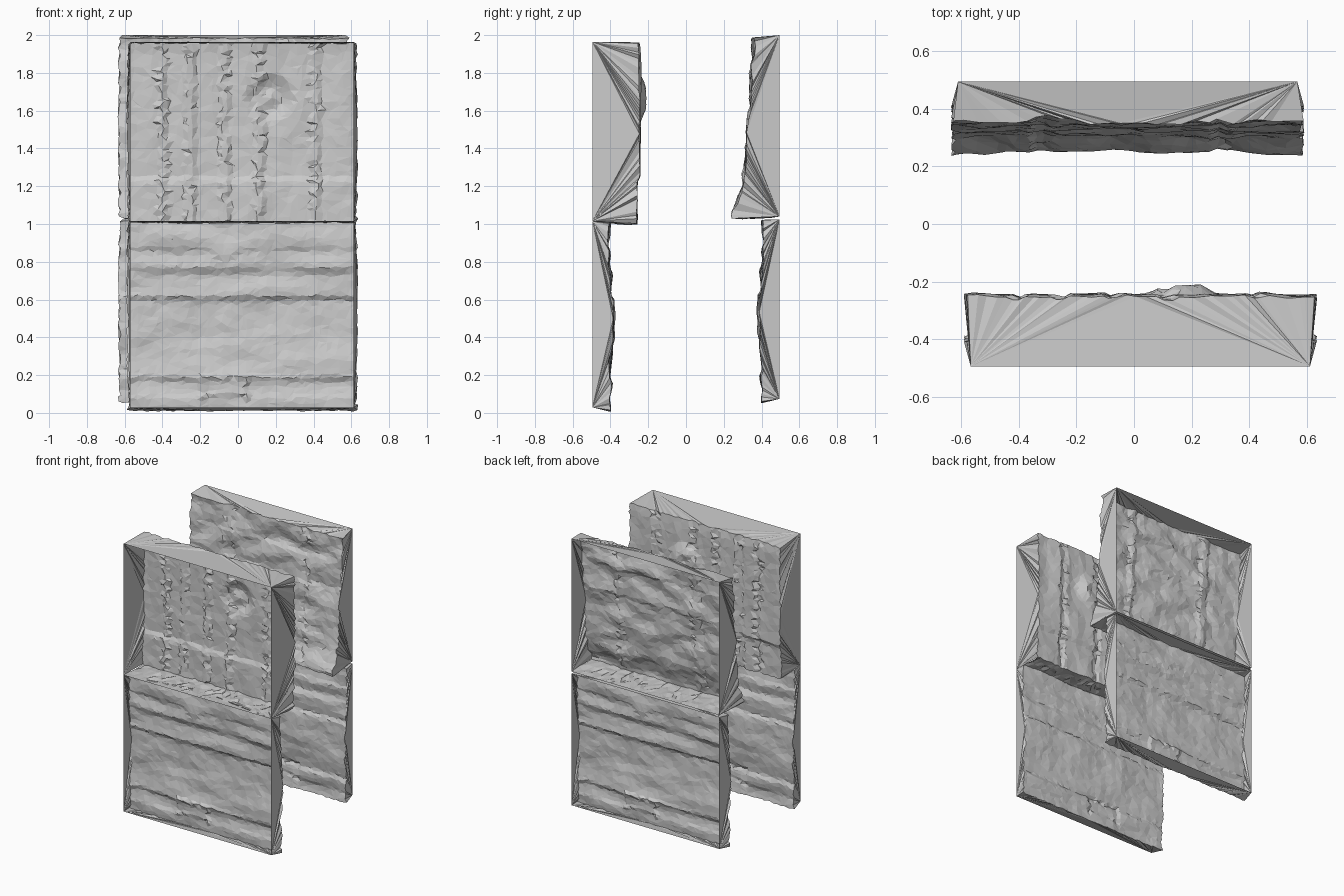
import bpy, bmesh, math, random
from mathutils import Vector, noise

if "Cube" in bpy.data.objects:
    bpy.data.objects.remove(bpy.data.objects["Cube"])


def interp(pts, t):
    """Piecewise linear profile lookup."""
    if t <= pts[0][0]:
        return pts[0][1]
    for (a, va), (b, vb) in zip(pts, pts[1:]):
        if t <= b:
            return va + (vb - va) * (t - a) / (b - a)
    return pts[-1][1]


def rough(x, z, sx, sz, amp, seed):
    """Stretched, terraced rock noise."""
    n = noise.noise(Vector((x * sx, z * sz, seed)))
    n = 0.5 * n + 0.5 * round(n * 4) / 4
    return amp * n + amp * 0.35 * noise.noise(Vector((x * 16, z * 16, seed + 5)))


def bump(x, z, cx, cz, r):
    return max(0.0, 1 - math.hypot(x - cx, z - cz) / r)


# Relief of each rock face (y as a function of x and z)
LOWER = [(0.02, -.402), (.09, -.405), (.11, -.398), (.17, -.398), (.20, -.412), (.22, -.404),
         (.40, -.392), (.56, -.388), (.60, -.386), (.62, -.402), (.74, -.396), (.78, -.41),
         (.86, -.404), (.88, -.412), (.93, -.414), (1.02, -.405)]
FRONT = [(1.02, -.262), (1.23, -.262), (1.26, -.245), (1.90, -.245), (1.97, -.252)]
BACK = [(1.02, -.25), (1.06, -.25), (1.12, -.275), (1.18, -.30), (1.3, -.315), (1.45, -.328),
        (1.6, -.335), (1.62, -.345), (1.8, -.347), (1.82, -.357), (2.0, -.355)]


def lower_relief(x, z):
    notch = max(0, .09 - abs(x + .07)) * .8
    zz = z + (notch if z > .78 else 0) + .012 * noise.noise(Vector((x * 7, z * 3, 2)))
    y = interp(LOWER, zz) + rough(x, z, 3, 9, .014, 1)
    y += .02 * bump(x, z, .15, .5, .2) + .012 * bump(x, z, -.2, .4, .16)
    if -.2 < x < .05 and .09 < z < .2:
        y -= .012
    return y


def front_relief(x, z):
    xx = x + .012 * noise.noise(Vector((z * 8, x, 3)))
    y = interp(FRONT, z + .01 * noise.noise(Vector((x * 7, 0, 8)))) + rough(x, z, 8, 3, .012, 11)
    for c in (-.40, -.255, -.075, .11, .415):
        if abs(xx - c) < .022:
            y -= .012
    y += .03 * min(1, 2 * bump(x, z, .17, 1.67, .13)) - .02 * bump(x, z, .17, 1.67, .05)
    return y


def back_relief(x, z):
    y = interp(BACK, z + .02 * noise.noise(Vector((x * 6, z * 4, 4)))) + rough(x, z, 5, 9, .022, 21)
    if abs(x - .32) < .03 or abs(x + .3) < .02:
        y -= .01
    return y


def rock_panel(name, relief, z0, z1, back_z0, back_z1, seed, turned=False, rocky_floor=False):
    """Open-backed box: a rugged face joined to a plain rectangular back edge."""
    rnd = random.Random(seed)
    n, x0, x1, yb = 46, -.583, .628, -.495
    bm = bmesh.new()
    grid = []
    for j in range(n + 1):
        row = []
        for i in range(n + 1):
            x = x0 + (x1 - x0) * i / n + rnd.uniform(-.009, .009)
            z = z0 + (z1 - z0) * j / n
            z += rnd.uniform(-.008, .008) if 0 < j < n else rnd.uniform(-.007, .003)
            row.append(bm.verts.new((x, relief(x, z), z)))
        grid.append(row)
    for j in range(n):
        for i in range(n):
            bm.faces.new((grid[j][i + 1], grid[j][i], grid[j + 1][i], grid[j + 1][i + 1]))

    # Back corners and the walls fanning out to them
    c00, c10, c11, c01 = [bm.verts.new((x, yb, z)) for x, z in
                          ((-.568, back_z0), (.612, back_z0), (.612, back_z1), (-.568, back_z1))]
    sides = [([r[-1] for r in grid], c10, c11), (grid[-1][::-1], c11, c01),
             ([r[0] for r in grid][::-1], c01, c00)]
    if not rocky_floor:
        sides.append((grid[0], c00, c10))

    for edge, a, b in sides:
        m = len(edge) // 2
        for k in range(len(edge) - 1):
            bm.faces.new((edge[k], edge[k + 1], a if k < m else b))
        bm.faces.new((edge[m], b, a))
    if rocky_floor:
        # Rugged ledge running from the face to the back edge
        prev, steps = grid[0], 5
        for s in range(1, steps + 1):
            t, cur = s / steps, []
            for i, v in enumerate(grid[0]):
                if s == steps and i in (0, n):
                    cur.append(c00 if i == 0 else c10)
                    continue
                bx = -.568 + 1.18 * i / n
                z = v.co.z + (back_z0 - v.co.z) * t
                if s < steps:
                    z += rnd.uniform(-.008, .006)
                cur.append(bm.verts.new((v.co.x + (bx - v.co.x) * t, v.co.y + (yb - v.co.y) * t, z)))
            for i in range(n):
                bm.faces.new((prev[i], prev[i + 1], cur[i + 1], cur[i]))
            prev = cur
    bmesh.ops.recalc_face_normals(bm, faces=bm.faces[:])
    bmesh.ops.triangulate(bm, faces=bm.faces[:])
    me = bpy.data.meshes.new(name)
    bm.to_mesh(me)
    bm.free()
    ob = bpy.data.objects.new(name, me)
    bpy.context.collection.objects.link(ob)
    # Reduce to irregular low-poly facets
    dec = ob.modifiers.new("facets", 'DECIMATE')
    dec.ratio = .5
    if turned:
        ob.rotation_euler.z = math.pi
    return ob


# Front wall: lower face and upper overhang
rock_panel("front_lower_rock", lower_relief, .02, 1.015, .035, 1.02, 1)
rock_panel("front_upper_rock", front_relief, 1.01, 1.965, 1.022, 1.97, 2, rocky_floor=True)

# Back wall: the same lower face turned round, and a sloping upper overhang
low = rock_panel("back_lower_rock", lower_relief, .02, 1.015, .035, 1.02, 1, turned=True)
low.scale.z = .965
low.location.z = .04
rock_panel("back_upper_rock", back_relief, 1.035, 1.985, 1.04, 2.0, 4, turned=True, rocky_floor=True)

# Stand the lowest rock on the ground
for ob in bpy.context.collection.objects:
    if ob.name.startswith("front"):
        ob.location.z = -.006
